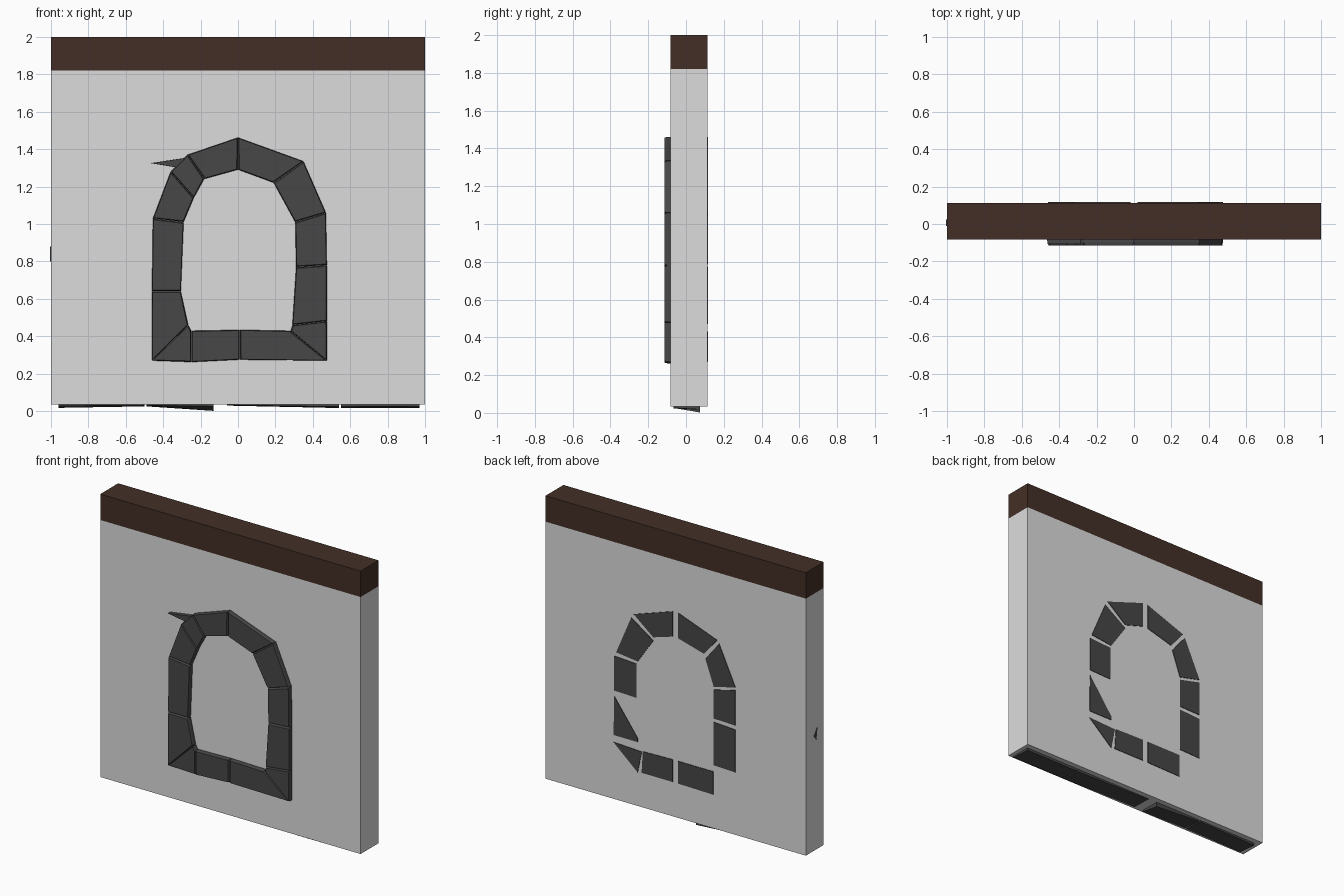
import bpy, bmesh
from mathutils import Vector

WALL_FRONT, WALL_BACK = -0.083, 0.113


def material(name, rgb):
    m = bpy.data.materials.new(name)
    m.diffuse_color = (*rgb, 1)
    return m


plaster = material("light_plaster", (0.72, 0.72, 0.72))
stone = material("dark_stone", (0.063, 0.063, 0.063))
wood = material("brown_wood", (0.056, 0.028, 0.019))


def loft(name, layers, mat):
    """Closed flat-faced solid through matching rings of points."""
    bm = bmesh.new()
    rings = [[bm.verts.new(p) for p in ring] for ring in layers]
    n = len(rings[0])
    bm.faces.new(rings[0])
    bm.faces.new(rings[-1][::-1])
    for a, b in zip(rings, rings[1:]):
        for i in range(n):
            j = (i + 1) % n
            bm.faces.new((a[i], b[i], b[j], a[j]))
    bmesh.ops.recalc_face_normals(bm, faces=bm.faces)
    me = bpy.data.meshes.new(name)
    bm.to_mesh(me)
    bm.free()
    me.materials.append(mat)
    ob = bpy.data.objects.new(name, me)
    bpy.context.collection.objects.link(ob)
    return ob


def box(name, x0, x1, z0, z1, mat):
    pts = [(x0, z0), (x1, z0), (x1, z1), (x0, z1)]
    return loft(name, [[(x, y, z) for x, z in pts] for y in (WALL_FRONT, WALL_BACK)], mat)


def slab(name, pts, sections):
    """Stone with an (x, z) outline; sections are (y, shrink) pairs."""
    c = sum((Vector(p) for p in pts), Vector((0, 0))) / len(pts)
    layers = []
    for y, shrink in sections:
        ring = [Vector(p) + (c - Vector(p)).normalized() * shrink for p in pts]
        layers.append([(p.x, y, p.y) for p in ring])
    return loft(name, layers, stone)


# Plaster wall and the timber beam on top
box("wall_panel", -1, 1, 0.035, 1.82, plaster)
box("top_beam", -1, 1, 1.82, 2.0, wood)

# Front stone surround: joints as (outer, inner) points around the arch
joints = [
    ((0.01, 0.275), (0.01, 0.435)),
    ((-0.25, 0.262), (-0.25, 0.43)),
    ((-0.46, 0.27), (-0.265, 0.46)),
    ((-0.46, 0.64), (-0.305, 0.64)),
    ((-0.455, 1.03), (-0.29, 1.01)),
    ((-0.36, 1.28), (-0.235, 1.14)),
    ((-0.27, 1.37), (-0.18, 1.24)),
    ((0.0, 1.462), (0.0, 1.29)),
    ((0.35, 1.335), (0.19, 1.22)),
    ((0.47, 1.06), (0.305, 1.01)),
    ((0.475, 0.78), (0.31, 0.77)),
    ((0.475, 0.48), (0.29, 0.46)),
    ((0.475, 0.27), (0.28, 0.43)),
]
for i, (o0, i0) in enumerate(joints):
    o1, i1 = joints[(i + 1) % len(joints)]
    slab(f"front_stone_{i + 1}", [o0, o1, i1, i0],
         [(-0.115, 0.008), (-0.1, 0.001), (0.0, 0.001)])

# Loose pointed chip at the upper left of the arch
slab("stone_chip", [(-0.465, 1.325), (-0.27, 1.355), (-0.29, 1.295)],
     [(-0.108, 0.003), (-0.07, 0)])

# Back stones, nearly flush and separated by gaps
back_stones = [
    [(-0.02, 0.275), (-0.29, 0.27), (-0.29, 0.43), (-0.02, 0.43)],
    [(-0.46, 0.47), (-0.46, 0.765), (-0.295, 0.775), (-0.295, 0.475)],
    [(-0.46, 0.795), (-0.46, 1.04), (-0.295, 1.0), (-0.295, 0.8)],
    [(-0.46, 1.06), (-0.335, 1.33), (-0.23, 1.20), (-0.295, 1.02)],
    [(-0.32, 1.35), (-0.02, 1.46), (-0.02, 1.285), (-0.22, 1.23)],
    [(0.02, 1.46), (0.32, 1.36), (0.17, 1.24), (0.02, 1.285)],
    [(0.34, 1.33), (0.455, 1.06), (0.29, 1.04), (0.17, 1.215)],
    [(0.47, 1.03), (0.47, 0.79), (0.30, 0.785), (0.30, 1.02)],
    [(0.47, 0.75), (0.475, 0.48), (0.29, 0.48), (0.29, 0.505)],
    [(0.475, 0.43), (0.29, 0.27), (0.26, 0.42)],
    [(0.26, 0.275), (0.02, 0.275), (0.02, 0.43), (0.25, 0.425)],
]
for i, pts in enumerate(back_stones):
    slab(f"back_stone_{i + 1}", pts, [(0.05, 0), (0.117, 0)])

# Footing stones under the wall: (x, front z, back z) at each end, tilted
footing = [
    ((-0.96, 0.028, 0.018), (-0.5, 0.032, 0.026)),
    ((-0.49, 0.032, 0.026), (-0.13, 0.026, 0.002)),
    ((-0.06, 0.033, 0.03), (0.54, 0.024, 0.017)),
    ((0.55, 0.024, 0.017), (0.97, 0.026, 0.018)),
]
for i, ends in enumerate(footing):
    loft(f"footing_stone_{i + 1}",
         [[(x, -0.065, zf), (x, 0.075, zb), (x, 0.075, 0.05), (x, -0.065, 0.05)]
          for x, zf, zb in ends], stone)

# Sliver of stone showing on the left end
loft("end_sliver", [[(x, -0.01, 0.88), (x, 0.025, 0.83), (x, 0.0, 0.80)]
                    for x in (-1.003, -0.98)], stone)
